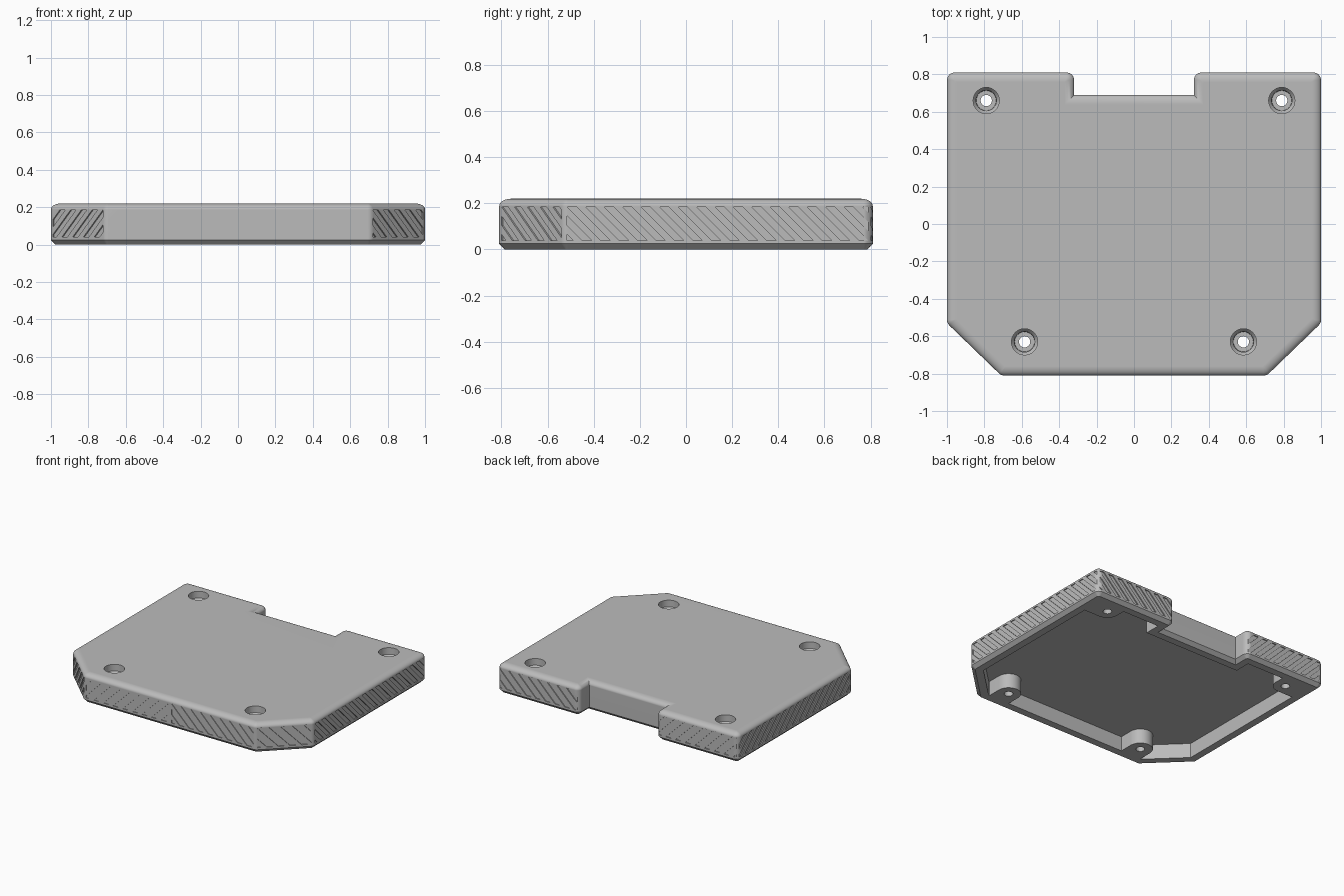
import bpy, bmesh, math
from mathutils import Vector

cube = bpy.data.objects.get("Cube")
if cube:
    bpy.data.objects.remove(cube, do_unlink=True)

GREY = (0.5, 0.5, 0.5, 1)
mat = bpy.data.materials.new("mid grey plastic")
mat.use_nodes = True
mat.diffuse_color = GREY
mat.node_tree.nodes["Principled BSDF"].inputs["Base Color"].default_value = GREY

# Right half of the plan, front to back; mirrored for the left half
HALF = [(0.71, -0.81), (1, -0.53), (1, 0.81), (0.32, 0.81), (0.32, 0.69)]
OUTLINE = [Vector(p) for p in HALF] + [Vector((-x, y)) for x, y in reversed(HALF)]
HEIGHT = 0.22
CEILING = 0.11
SCREWS = [(s * x, y) for s in (-1, 1) for x, y in ((0.79, 0.66), (0.585, -0.63))]


def corners(pts):
    n = len(pts)
    for i, p in enumerate(pts):
        yield p, (p - pts[i - 1]).normalized(), (pts[(i + 1) % n] - p).normalized()


def inset(pts, d):
    """Move every edge of a counter-clockwise outline inwards by d."""
    out = []
    for p, a, b in corners(pts):
        na, nb = Vector((-a.y, a.x)), Vector((-b.y, b.x))
        out.append(p + (na + nb) * d / (1 + na.dot(nb)))
    return out


def rounded(pts, r, steps=4):
    """Round the convex corners of an outline."""
    out = []
    for p, a, b in corners(pts):
        turn = a.angle_signed(b) * -1
        if turn < 0:
            out.append(p)
            continue
        start = p - a * r * math.tan(turn / 2)
        centre = start + Vector((-a.y, a.x)) * r
        base = math.atan2(start.y - centre.y, start.x - centre.x)
        for k in range(steps + 1):
            t = base + turn * k / steps
            out.append(centre + r * Vector((math.cos(t), math.sin(t))))
    return out


def make(name, bm):
    bmesh.ops.recalc_face_normals(bm, faces=bm.faces)
    me = bpy.data.meshes.new(name)
    bm.to_mesh(me)
    bm.free()
    ob = bpy.data.objects.new(name, me)
    bpy.context.collection.objects.link(ob)
    me.materials.append(mat)
    return ob


def loft(bm, rings):
    """Closed solid through a list of (outline, z) rings."""
    loops = [[bm.verts.new((p.x, p.y, z)) for p in pts] for pts, z in rings]
    for lo, hi in zip(loops, loops[1:]):
        for i in range(len(lo)):
            bm.faces.new((lo[i - 1], lo[i], hi[i], hi[i - 1]))
    bm.faces.new(loops[0][::-1])
    bm.faces.new(loops[-1])


def circle(c, r, n=32):
    return [Vector((c[0] + r * math.cos(math.tau * k / n),
                    c[1] + r * math.sin(math.tau * k / n))) for k in range(n)]


def rect(x0, x1, y0, y1):
    x0, x1 = min(x0, x1), max(x0, x1)
    return [Vector(p) for p in ((x0, y0), (x1, y0), (x1, y1), (x0, y1))]


def subtract(ob, cutter):
    cutter.hide_render = True
    mod = ob.modifiers.new("cut", 'BOOLEAN')
    mod.operation, mod.solver, mod.object = 'DIFFERENCE', 'EXACT', cutter
    bpy.context.view_layer.objects.active = ob
    bpy.ops.object.modifier_apply(modifier=mod.name)
    bpy.data.objects.remove(cutter, do_unlink=True)


# Outer body: chamfered foot, straight wall, softly rounded top edge
WIDE, TALL, CHAMFER, CORNER = 0.05, 0.032, 0.025, 0.04


def ring(d):
    return rounded(inset(OUTLINE, d), max(CORNER - d, 0.006))


rings = [(ring(CHAMFER), 0), (ring(0), CHAMFER)]
for k in range(7):
    t = math.pi / 2 * k / 6
    rings.append((ring(WIDE * (1 - math.cos(t))), HEIGHT - TALL + TALL * math.sin(t)))
bm = bmesh.new()
loft(bm, rings)
cover = make("cover_shell", bm)

# Hollow underside, leaving screw bosses joined to the walls
bm = bmesh.new()
loft(bm, [(inset(OUTLINE, 0.08), -0.05), (inset(OUTLINE, 0.08), CEILING)])
cavity = make("cavity_cutter", bm)
BOSS = 0.085
for x, y in SCREWS:
    s = math.copysign(1, x)
    blocks = [circle((x, y), BOSS)]
    if y > 0:
        blocks += [rect(x - s * BOSS, s * 1.1, y, 1), rect(x, s * 1.1, y - BOSS, 1)]
    else:
        blocks.append(rect(x - BOSS, x + BOSS, -1, y))
    for pts in blocks:
        bm = bmesh.new()
        loft(bm, [(pts, -0.1), (pts, 0.3)])
        subtract(cavity, make("boss_cutter", bm))
subtract(cover, cavity)

# Screw holes with tapered counterbores
bm = bmesh.new()
for c in SCREWS:
    loft(bm, [(circle(c, r), z) for r, z in
              ((0.03, -0.1), (0.03, 0.1), (0.053, 0.1), (0.055, 0.15), (0.07, 0.17), (0.07, 0.3))])
subtract(cover, make("screw_cutter", bm))


# Slanted grip grooves on the outer walls
def grooves(bm, a, b, lean, depth, z0=0.04, z1=0.185, pitch=0.08):
    a, b = Vector(a), Vector(b)
    along = (b - a).normalized()
    out = Vector((along.y, -along.x, 0))
    along = along.to_3d()
    length, rise = (b - a).length, z1 - z0
    for k in range(-3, int(length / pitch) + 3):
        u = k * pitch
        quad = [(u, z0), (u + pitch / 2, z0),
                (u + pitch / 2 + lean * rise, z1), (u + lean * rise, z1)]
        part = bmesh.new()
        part.faces.new([part.verts.new(a.to_3d() + along * q + Vector((0, 0, z)) - out * depth)
                        for q, z in quad])
        for pos, n in ((0.015, -along), (length - 0.015, along)):
            bmesh.ops.bisect_plane(part, geom=part.verts[:] + part.edges[:] + part.faces[:],
                                   plane_co=a.to_3d() + along * pos, plane_no=n, clear_outer=True)
        if part.faces and part.faces[:][0].calc_area() > 0.0002:
            pts = [v.co.copy() for v in part.faces[:][0].verts]
            low = [bm.verts.new(p) for p in pts]
            top = [bm.verts.new(p + out * (depth + 0.03)) for p in pts]
            bm.faces.new(low)
            bm.faces.new(top[::-1])
            for i in range(len(low)):
                bm.faces.new((low[i - 1], low[i], top[i], top[i - 1]))
        part.free()


bm = bmesh.new()
for s in (1, -1):
    walls = [((0, -0.81), HALF[0], 0.005), (HALF[0], HALF[1], 0.009),
             (HALF[1], HALF[2], 0.007), (HALF[2], HALF[3], 0.007)]
    for p, q, depth in walls:
        p, q = (s * p[0], p[1]), (s * q[0], q[1])
        if s < 0:
            p, q = q, p
        grooves(bm, p, q, -s, depth)
subtract(cover, make("groove_cutter", bm))

# Smooth shading with crisp edges and flat broad faces
bpy.ops.object.select_all(action='DESELECT')
cover.select_set(True)
bpy.context.view_layer.objects.active = cover
bpy.ops.object.shade_smooth_by_angle(angle=math.radians(30))
weighted = cover.modifiers.new("flat broad faces", 'WEIGHTED_NORMAL')
weighted.keep_sharp = True
